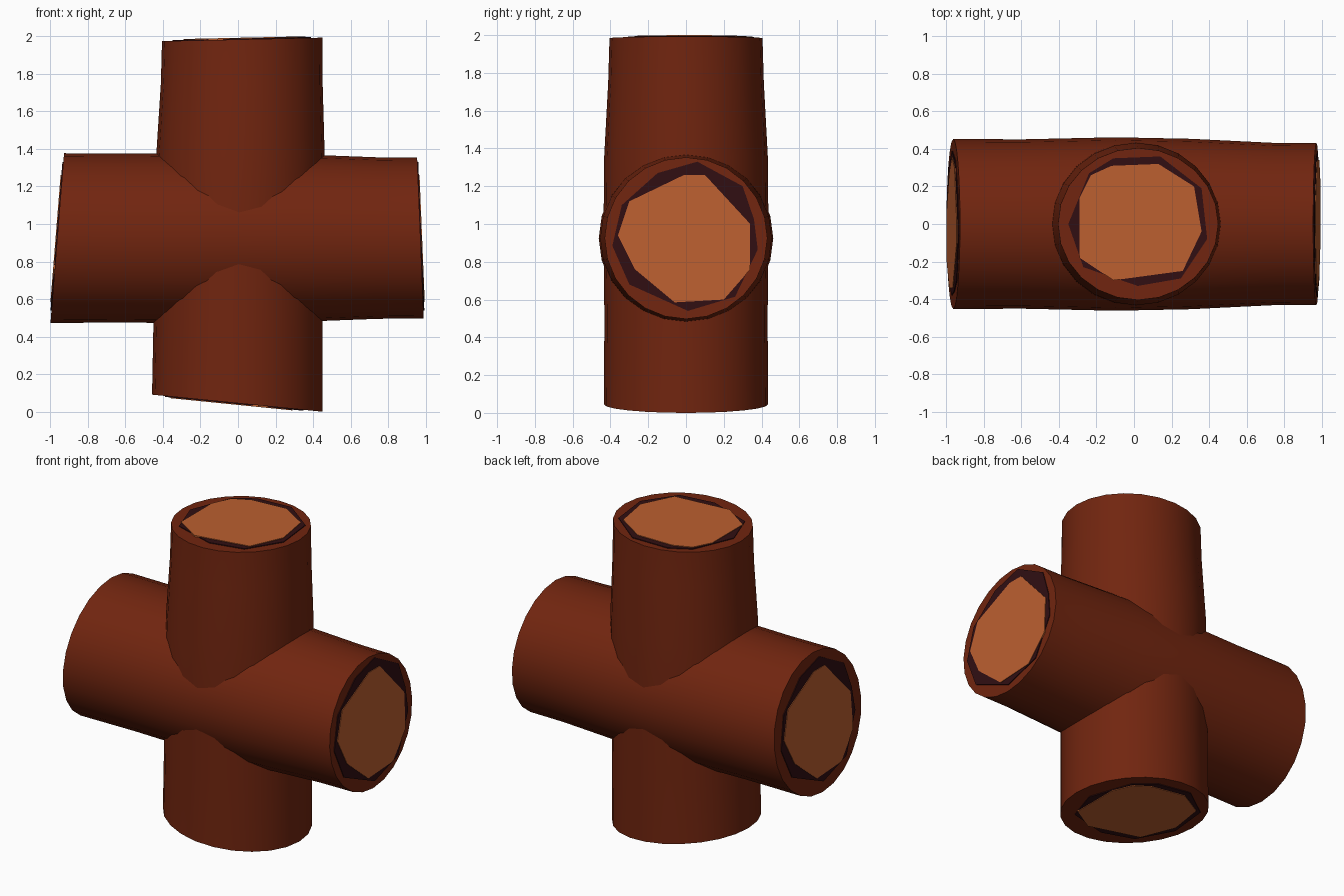
import bpy, bmesh, math

if "Cube" in bpy.data.objects:
    bpy.data.objects.remove(bpy.data.objects["Cube"])

SIDES = 24
MID_Z = 0.925  # height of the horizontal log's axis


def material(name, rgb):
    m = bpy.data.materials.new(name)
    m.diffuse_color = (*rgb, 1)
    m.use_nodes = True
    m.node_tree.nodes["Principled BSDF"].inputs["Base Color"].default_value = m.diffuse_color
    return m


bark = material("bark brown", (0.165, 0.0185, 0.0048))
dark = material("dark ring", (0.030, 0.0045, 0.0060))
wood = material("cut wood orange", (0.50, 0.115, 0.029))


# local (u, v, t): t runs along the log
def upright(u, v, t):
    return (u, v, t)


def sideways(u, v, t):
    return (t, u, v + MID_Z)


def finish(name, bm, mat, angle=None):
    bmesh.ops.recalc_face_normals(bm, faces=bm.faces)
    me = bpy.data.meshes.new(name)
    bm.to_mesh(me)
    bm.free()
    me.materials.append(mat)
    ob = bpy.data.objects.new(name, me)
    bpy.context.collection.objects.link(ob)
    if angle:
        bpy.ops.object.select_all(action='DESELECT')
        ob.select_set(True)
        bpy.context.view_layer.objects.active = ob
        bpy.ops.object.shade_smooth_by_angle(angle=math.radians(angle))
    return ob


def solid(bm, rings):
    """Skin a closed stack of vertex rings."""
    rings = [[bm.verts.new(p) for p in r] for r in rings]
    n = len(rings[0])
    for a, b in zip(rings, rings[1:]):
        for i in range(n):
            j = (i + 1) % n
            bm.faces.new((a[i], a[j], b[j], b[i]))
    bm.faces.new(rings[0][::-1])
    bm.faces.new(rings[-1])


def log(name, place, stations):
    """stations: (t, slope in u, slope in v, centre u, radius u, radius v)"""
    rings = []
    for t, su, sv, cu, ru, rv in stations:
        ring = []
        for i in range(SIDES):
            a = 2 * math.pi * i / SIDES
            u, v = cu + ru * math.cos(a), rv * math.sin(a)
            ring.append(place(u, v, t + su * u + sv * v))
        rings.append(ring)
    bm = bmesh.new()
    solid(bm, rings)
    finish(name, bm, bark, 40)


def plate(name, place, outline, end, sign, height, mat):
    """Thin irregular plate lying on a tilted log end."""
    t, su, sv = end[:3]
    pts = [(sign * u, v) for u, v in outline]
    bm = bmesh.new()
    solid(bm, [[place(u, v, t + su * u + sv * v + sign * h) for u, v in pts]
               for h in (0, height)])
    finish(name, bm, mat)


# log bodies
vertical = [(0.045, -0.1, 0, -0.004, 0.454, 0.435),
            (0.50, 0, 0, 0.0, 0.45, 0.432),
            (0.95, 0, 0, 0.006, 0.452, 0.437),
            (1.36, 0, 0, 0.013, 0.449, 0.433),
            (1.75, 0, 0, 0.020, 0.431, 0.412),
            (1.983, 0.022, 0, 0.022, 0.427, 0.405)]
horizontal = [(-0.963, 0, 0.08, 0, 0.453, 0.452),
              (-0.60, 0, 0, 0, 0.451, 0.450),
              (-0.10, 0, 0, 0, 0.462, 0.455),
              (0.30, 0, 0, 0, 0.454, 0.447),
              (0.75, 0, 0, 0, 0.432, 0.430),
              (0.972, 0, -0.041, 0, 0.431, 0.428)]
log("vertical_log", upright, vertical)
log("horizontal_log", sideways, horizontal)

# cut-face outlines
wood_v = [(-.23, .26), (-.12, .31), (.13, .32), (.32, .2), (.36, -.04),
          (.26, -.25), (-.11, -.30), (-.29, -.18), (-.29, .14)]
dark_v = [(-.24, .27), (-.11, .35), (.14, .36), (.36, .19), (.39, -.08),
          (.25, -.29), (.02, -.33), (-.27, -.23), (-.35, .0)]
wood_h = [(-.01, .335), (.10, .335), (.34, .075), (.34, -.165), (.2, -.325),
          (-.06, -.34), (-.27, -.165), (-.36, .015), (-.3, .195)]
dark_h = [(-.15, .345), (.06, .405), (.30, .275), (.36, .10), (.38, -.06),
          (.26, -.31), (.01, -.385), (-.30, -.245), (-.39, -.04), (-.34, .175)]

for part, place, end, sign, d, w in (
        ("top", upright, vertical[-1], 1, dark_v, wood_v),
        ("bottom", upright, vertical[0], -1, dark_v, wood_v),
        ("right", sideways, horizontal[-1], 1, dark_h, wood_h),
        ("left", sideways, horizontal[0], -1, dark_h, wood_h)):
    plate(part + "_dark_ring", place, d, end, sign, 0.005, dark)
    plate(part + "_cut_wood", place, w, end, sign, 0.009, wood)
